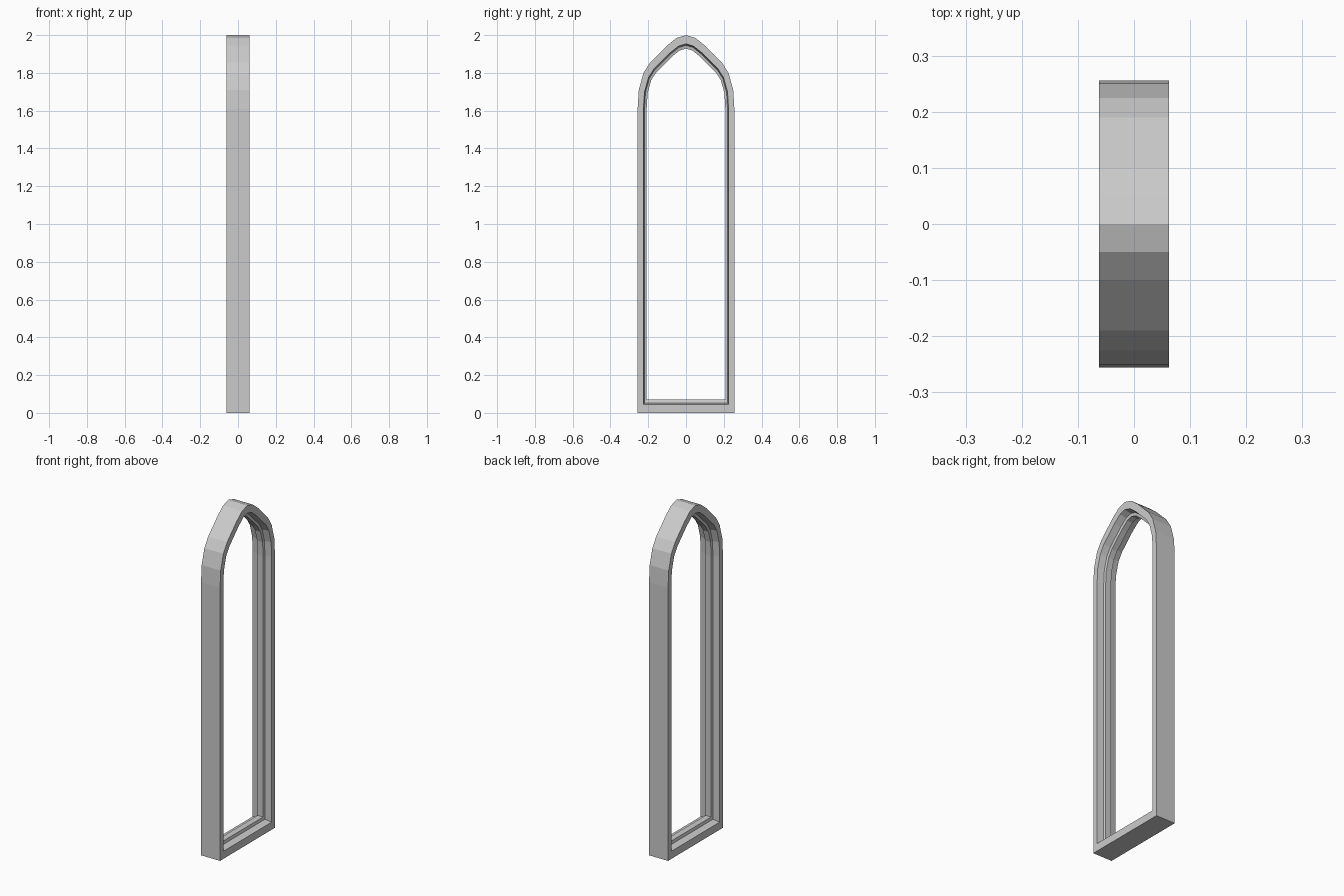
import bpy
import bmesh
from mathutils import Vector

cube = bpy.data.objects.get("Cube")
if cube:
    bpy.data.objects.remove(cube, do_unlink=True)

# Stone grey material
grey = bpy.data.materials.new("plain_grey")
grey.use_nodes = True
colour = (0.6, 0.6, 0.6, 1)
grey.diffuse_color = colour
grey.node_tree.nodes["Principled BSDF"].inputs["Base Color"].default_value = colour

# Half outline of the pointed arch opening, from the sill to the apex (y, z)
half = [(0.256, 0), (0.256, 1.61), (0.25, 1.71), (0.225, 1.80), (0.19, 1.855),
        (0.145, 1.90), (0.1, 1.945), (0.05, 1.985), (0, 2)]
outline = half + [(-y, z) for y, z in reversed(half[:-1])]

# Moulding section: depth along x, inset from the outline
half_section = [(0.062, 0), (0.062, 0.045), (0.022, 0.053), (0.018, 0.07)]
section = half_section + [(-x, d) for x, d in reversed(half_section)]

SQUASH = 0.68  # the moulding is narrower sideways than upwards


def mitre(i):
    """Inward offset direction at an outline corner."""
    pts = [Vector((y / SQUASH, z)) for y, z in
           (outline[i - 1], outline[i], outline[(i + 1) % len(outline)])]
    a, b = (pts[1] - pts[0]).normalized(), (pts[2] - pts[1]).normalized()
    na, nb = Vector((-a.y, a.x)), Vector((-b.y, b.x))
    m = (na + nb) / (1 + na.dot(nb))
    return m.x * SQUASH, m.y


# Window frame: the section swept around the closed outline
bm = bmesh.new()
rings = []
for i, (y, z) in enumerate(outline):
    my, mz = mitre(i)
    rings.append([bm.verts.new((x, y + my * d, z + mz * d)) for x, d in section])
n = len(section)
for i, ring in enumerate(rings):
    following = rings[(i + 1) % len(rings)]
    for j in range(n):
        k = (j + 1) % n
        bm.faces.new((ring[j], ring[k], following[k], following[j]))
bmesh.ops.recalc_face_normals(bm, faces=bm.faces)

mesh = bpy.data.meshes.new("arched_window_frame")
bm.to_mesh(mesh)
bm.free()
mesh.materials.append(grey)
frame = bpy.data.objects.new("arched_window_frame", mesh)
bpy.context.collection.objects.link(frame)
